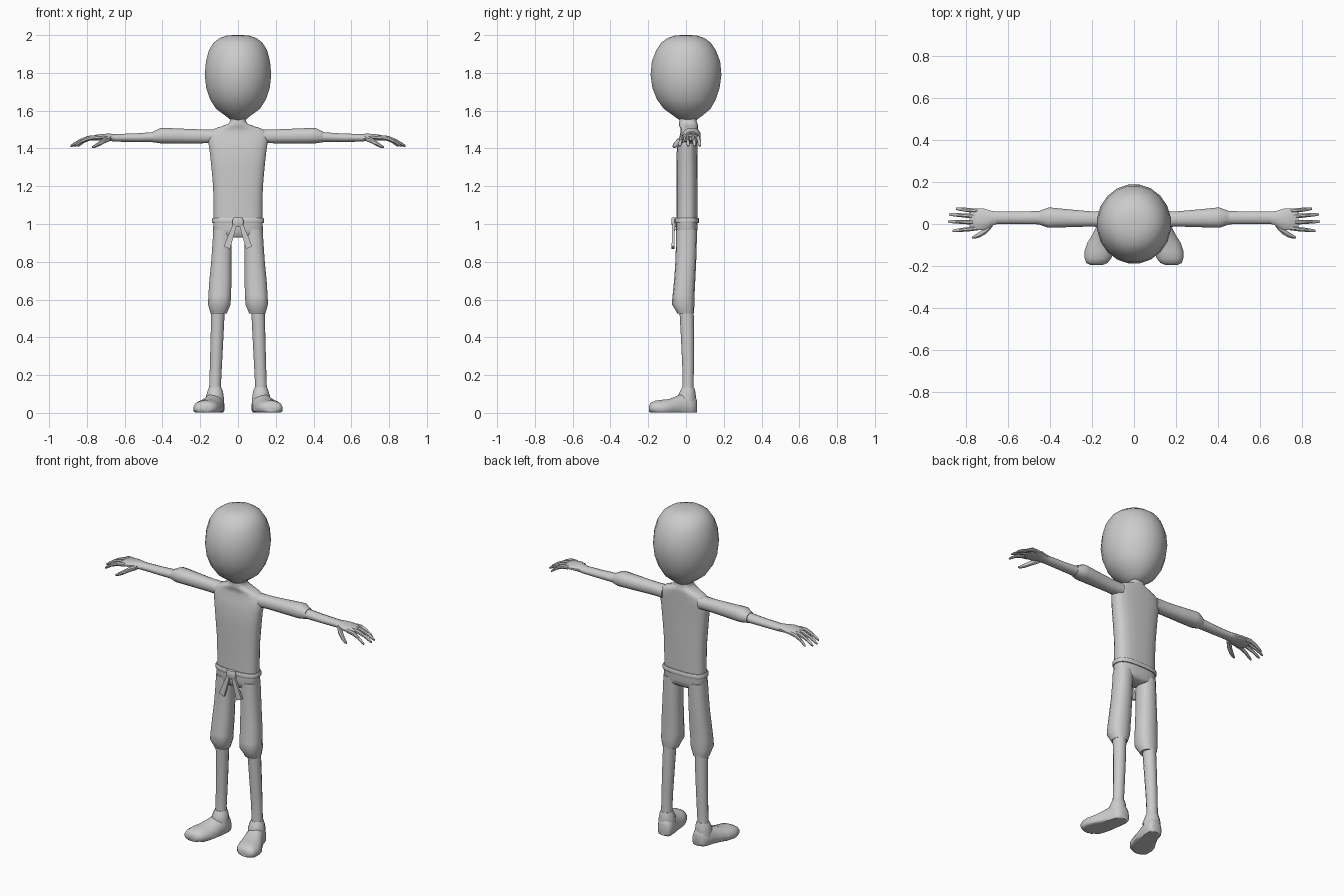
import bpy, bmesh, math

grey = bpy.data.materials.new("plain grey")
grey.diffuse_color = (0.6, 0.6, 0.6, 1)


def finish(name, bm, mirror=False, angle=40):
    bmesh.ops.recalc_face_normals(bm, faces=bm.faces)
    me = bpy.data.meshes.new(name)
    bm.to_mesh(me)
    bm.free()
    me.materials.append(grey)
    ob = bpy.data.objects.new(name, me)
    bpy.context.collection.objects.link(ob)
    bpy.ops.object.select_all(action='DESELECT')
    ob.select_set(True)
    bpy.context.view_layer.objects.active = ob
    bpy.ops.object.shade_smooth_by_angle(angle=math.radians(angle))
    if mirror:
        mod = ob.modifiers.new("mirror", 'MIRROR')
        mod.use_clip = False
        mod.use_mirror_merge = False
    return ob


def loft(bm, axis, rings, n=14, e=2.0, floor=None):
    """Skin rounded rings (along, c1, c2, r1, r2) stacked along an axis."""
    loops = []
    for t, c1, c2, r1, r2 in rings:
        loop = []
        for i in range(n):
            a = 2 * math.pi * (i + 0.5) / n
            c, s = math.cos(a), math.sin(a)
            u = c1 + r1 * math.copysign(abs(c) ** (2 / e), c)
            v = c2 + r2 * math.copysign(abs(s) ** (2 / e), s)
            co = {'X': (t, u, v), 'Y': (u, t, v), 'Z': (u, v, t)}[axis]
            if floor is not None:
                co = (co[0], co[1], max(co[2], floor))
            loop.append(bm.verts.new(co))
        loops.append(loop)
    for a, b in zip(loops, loops[1:]):
        for i in range(n):
            j = (i + 1) % n
            bm.faces.new((a[i], a[j], b[j], b[i]))
    bm.faces.new(loops[0])
    bm.faces.new(loops[-1])


def part(name, axis, rings, mirror=False, **kw):
    bm = bmesh.new()
    loft(bm, axis, rings, **kw)
    return finish(name, bm, mirror)


# Head
part("head", 'Z', [
    (1.55, 0, .01, .038, .045), (1.575, 0, .01, .07, .08), (1.61, 0, .006, .118, .125),
    (1.66, 0, .002, .15, .158), (1.72, 0, 0, .17, .18), (1.79, 0, 0, .178, .19),
    (1.86, 0, 0, .172, .183), (1.92, 0, 0, .156, .16), (1.96, 0, 0, .131, .133),
    (1.985, 0, 0, .098, .098), (1.997, 0, 0, .06, .06), (2.0, 0, 0, .025, .025)], n=20)

# Torso, shoulders and neck
part("torso", 'Z', [
    (1.00, 0, .004, .13, .056), (1.1, 0, .005, .13, .056), (1.2, 0, .005, .133, .056),
    (1.3, 0, .005, .142, .057), (1.4, 0, .006, .153, .055), (1.45, 0, .012, .162, .05),
    (1.485, 0, .016, .157, .046), (1.505, 0, .017, .125, .046), (1.518, 0, .014, .085, .05),
    (1.53, 0, .012, .052, .05), (1.545, 0, .01, .042, .046), (1.59, 0, .01, .042, .046)],
    n=20, e=2.8)

# Arms: sleeve with flared cuff, then forearm
part("sleeves", 'X', [
    (.12, .022, 1.464, .042, .036), (.2, .024, 1.464, .037, .038),
    (.3, .027, 1.466, .043, .04), (.39, .03, 1.468, .049, .042),
    (.41, .03, 1.468, .049, .042), (.45, .03, 1.461, .034, .029)], mirror=True, n=12, e=2.3)
part("forearms", 'X', [
    (.42, .03, 1.461, .033, .028), (.55, .03, 1.457, .031, .023),
    (.65, .03, 1.456, .03, .021), (.68, .027, 1.459, .037, .02),
    (.715, .022, 1.46, .053, .018), (.755, .022, 1.457, .053, .015),
    (.785, .022, 1.453, .047, .01)], mirror=True, n=12)

# Four fingers curling down, and a thumb
bm = bmesh.new()
for y0, y1, tip in ((.062, .073, .85), (.036, .046, .882), (.008, .012, .887), (-.02, -.033, .866)):
    for_rings = []
    for f, z, r in ((0, 1.458, .012), (.35, 1.455, .013), (.65, 1.44, .011),
                    (.9, 1.42, .009), (1, 1.412, .005)):
        for_rings.append((.745 + (tip - .745) * f, y0 + (y1 - y0) * f, z, r * .9, r))
    loft(bm, 'X', for_rings, n=8)
loft(bm, 'X', [(.675, .0, 1.453, .015, .014), (.705, -.028, 1.443, .02, .016),
               (.735, -.05, 1.425, .015, .014), (.76, -.061, 1.411, .01, .01),
               (.773, -.065, 1.406, .005, .005)], n=8)
finish("fingers", bm, mirror=True)

# Trousers: pelvis and two legs ending in a tapered hem
part("pelvis", 'Z', [
    (.928, 0, .002, .085, .04), (.94, 0, .003, .12, .053), (.97, 0, .003, .133, .058),
    (1.018, 0, .004, .131, .058)], n=20, e=2.8)
part("trouser_legs", 'Z', [
    (.525, .102, -.003, .044, .043), (.535, .102, -.004, .047, .046),
    (.575, .099, -.015, .061, .06), (.62, .097, -.013, .061, .058),
    (.7, .093, -.007, .06, .056), (.8, .088, -.001, .055, .055),
    (.9, .084, .002, .052, .055), (.97, .082, .003, .05, .055)],
    mirror=True, n=14, e=2.4)

# Lower legs
part("shins", 'Z', [
    (.1, .121, .01, .036, .034), (.15, .121, .011, .032, .03), (.25, .117, .011, .033, .032),
    (.4, .111, .008, .035, .036), (.54, .106, .003, .037, .039)], mirror=True, n=12)

# Shoes, toes turned outward, with a flat sole and an ankle collar
bm = bmesh.new()
loft(bm, 'Y', [
    (-.195, .178, .022, .03, .018), (-.186, .177, .026, .052, .028),
    (-.165, .172, .025, .064, .04), (-.13, .165, .02, .072, .05),
    (-.09, .154, .02, .07, .054), (-.05, .139, .025, .06, .065),
    (-.01, .126, .03, .053, .078), (.03, .119, .03, .048, .075),
    (.05, .116, .03, .038, .06), (.057, .115, .03, .022, .038)],
    n=16, e=2.2, floor=.002)
loft(bm, 'Z', [(.03, .122, .008, .05, .046), (.09, .122, .004, .048, .05),
               (.115, .121, .009, .042, .041), (.135, .121, .011, .034, .033)], n=12)
finish("shoes", bm, mirror=True, angle=50)

# Belt band, knot and hanging tails
part("belt", 'Z', [
    (1.004, 0, .004, .137, .063), (1.008, 0, .004, .139, .065),
    (1.027, 0, .004, .138, .065), (1.031, 0, .004, .135, .062)], n=24, e=2.8)
part("belt_knot", 'Z', [
    (.985, 0, -.062, .024, .011), (1.003, 0, -.064, .031, .014),
    (1.028, 0, -.064, .027, .013), (1.034, 0, -.064, .022, .01)], n=12, e=5)

bm = bmesh.new()
rows = []
for x, z, half, y in ((.016, 1.0, .01, -.066), (.036, .94, .014, -.067), (.059, .875, .018, -.069)):
    dx, dz = half * .93, half * .36
    rows.append([bm.verts.new((x + s * dx, y + d, z + s * dz))
                 for s, d in ((-1, -.007), (1, -.007), (1, .007), (-1, .007))])
for a, b in zip(rows, rows[1:]):
    for i in range(4):
        bm.faces.new((a[i], a[(i + 1) % 4], b[(i + 1) % 4], b[i]))
bm.faces.new(rows[0])
bm.faces.new(rows[-1])
finish("belt_tails", bm, mirror=True, angle=30)
